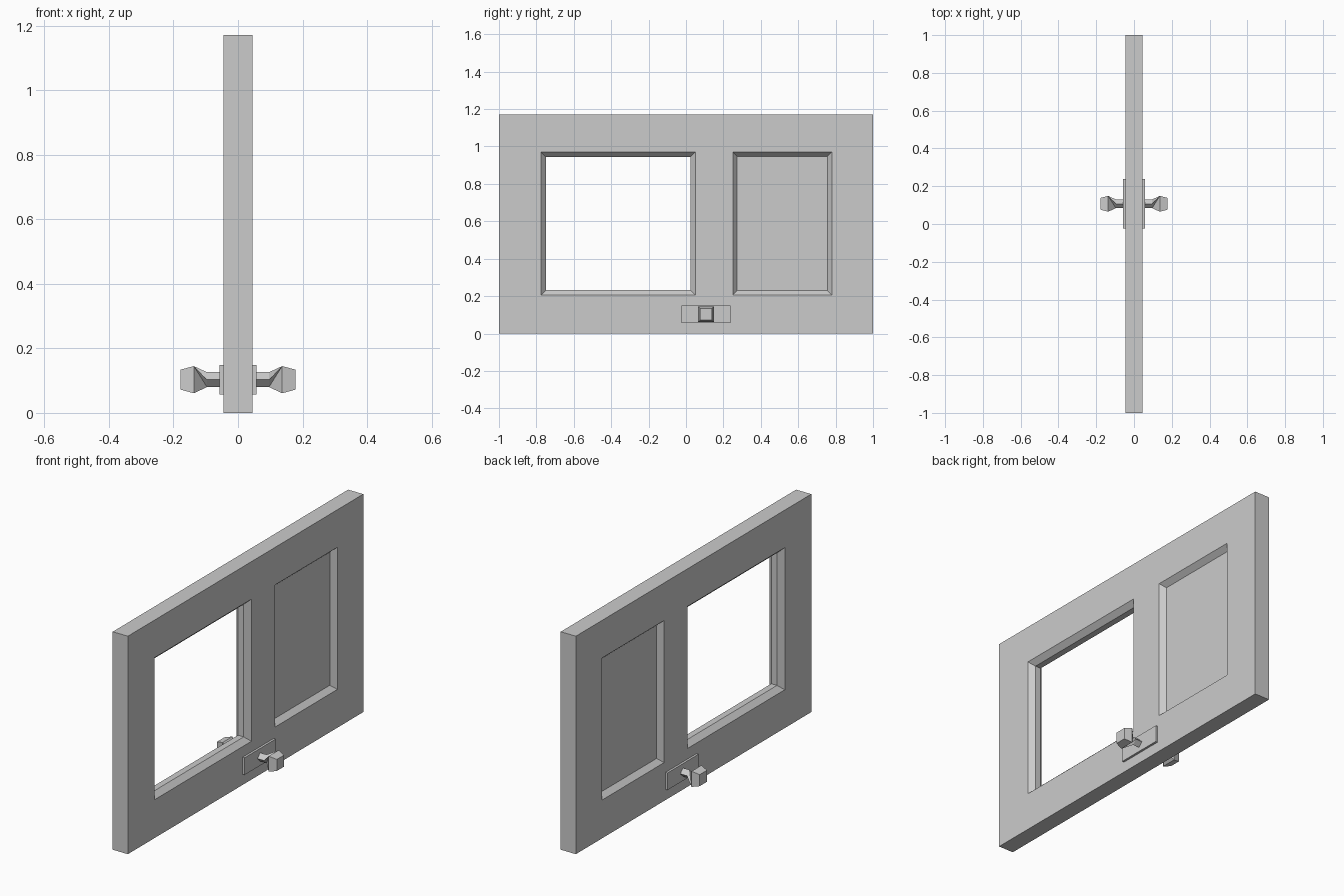
import bpy, bmesh

if "Cube" in bpy.data.objects:
    bpy.data.objects.remove(bpy.data.objects["Cube"])

HALF = 0.045          # half thickness of the slab
DEPTH = 0.028         # depth of the sloped moulding


def rect(x, y0, y1, z0, z1, inset=0.0):
    y0, y1, z0, z1 = y0 + inset, y1 - inset, z0 + inset, z1 - inset
    return [(x, y0, z0), (x, y1, z0), (x, y1, z1), (x, y0, z1)]


def square(x, y, z, r):
    return rect(x, y - r, y + r, z - r, z + r)


def diamond(x, y, z, r):
    return [(x, y, z - r), (x, y + r, z), (x, y, z + r), (x, y - r, z)]


def loft(name, rings, twist=()):
    """Skin four-point rings along x; ring gaps listed in twist use triangles."""
    bm = bmesh.new()
    loops = [[bm.verts.new(p) for p in ring] for ring in rings]
    for k, (a, b) in enumerate(zip(loops, loops[1:])):
        for i in range(4):
            j = (i + 1) % 4
            if k in twist:
                bm.faces.new((a[i], a[j], b[i]))
                bm.faces.new((a[j], b[j], b[i]))
            else:
                bm.faces.new((a[i], a[j], b[j], b[i]))
    bm.faces.new(loops[0])
    bm.faces.new(loops[-1])
    bmesh.ops.recalc_face_normals(bm, faces=bm.faces)
    mesh = bpy.data.meshes.new(name)
    bm.to_mesh(mesh)
    bm.free()
    ob = bpy.data.objects.new(name, mesh)
    bpy.context.collection.objects.link(ob)
    return ob


def cut(target, cutter):
    mod = target.modifiers.new("cut", 'BOOLEAN')
    mod.operation, mod.solver, mod.object = 'DIFFERENCE', 'EXACT', cutter
    bpy.context.view_layer.objects.active = target
    bpy.ops.object.modifier_apply(modifier=mod.name)
    bpy.data.objects.remove(cutter)


def mirror_x(ob):
    ob.modifiers.new("mirror", 'MIRROR').use_axis[0] = True


# Door slab
slab = loft("door_slab", [rect(s * HALF, -1, 1, 0, 1.172) for s in (-1, 1)])

# Open window with sloped moulding on both faces
win = (-0.775, 0.05, 0.206, 0.97)
b = 0.026
far, near = HALF + DEPTH, HALF - DEPTH
cut(slab, loft("window_cutter", [rect(-far, *win, -b), rect(-near, *win, b),
                                 rect(near, *win, b), rect(far, *win, -b)]))

# Recessed panel on each face
panel = (0.25, 0.78, 0.206, 0.97)
for s in (-1, 1):
    cut(slab, loft("panel_cutter", [rect(s * near, *panel, 0.024),
                                    rect(s * far, *panel, -0.024)]))

# Handle plates on both faces
plate = (-0.025, 0.238, 0.057, 0.149)
mirror_x(loft("handle_plate", [rect(0.04, *plate), rect(0.057, *plate)]))

# Knobs: diamond stem flaring into a square tapered head
c = (0.107, 0.103)
knob = loft("knob", [diamond(0.05, *c, 0.023), diamond(0.096, *c, 0.023),
                     square(0.137, *c, 0.042), square(0.178, *c, 0.031)], twist=(1,))
# Line each square side up with its neighbouring diamond corner
mirror_x(knob)
